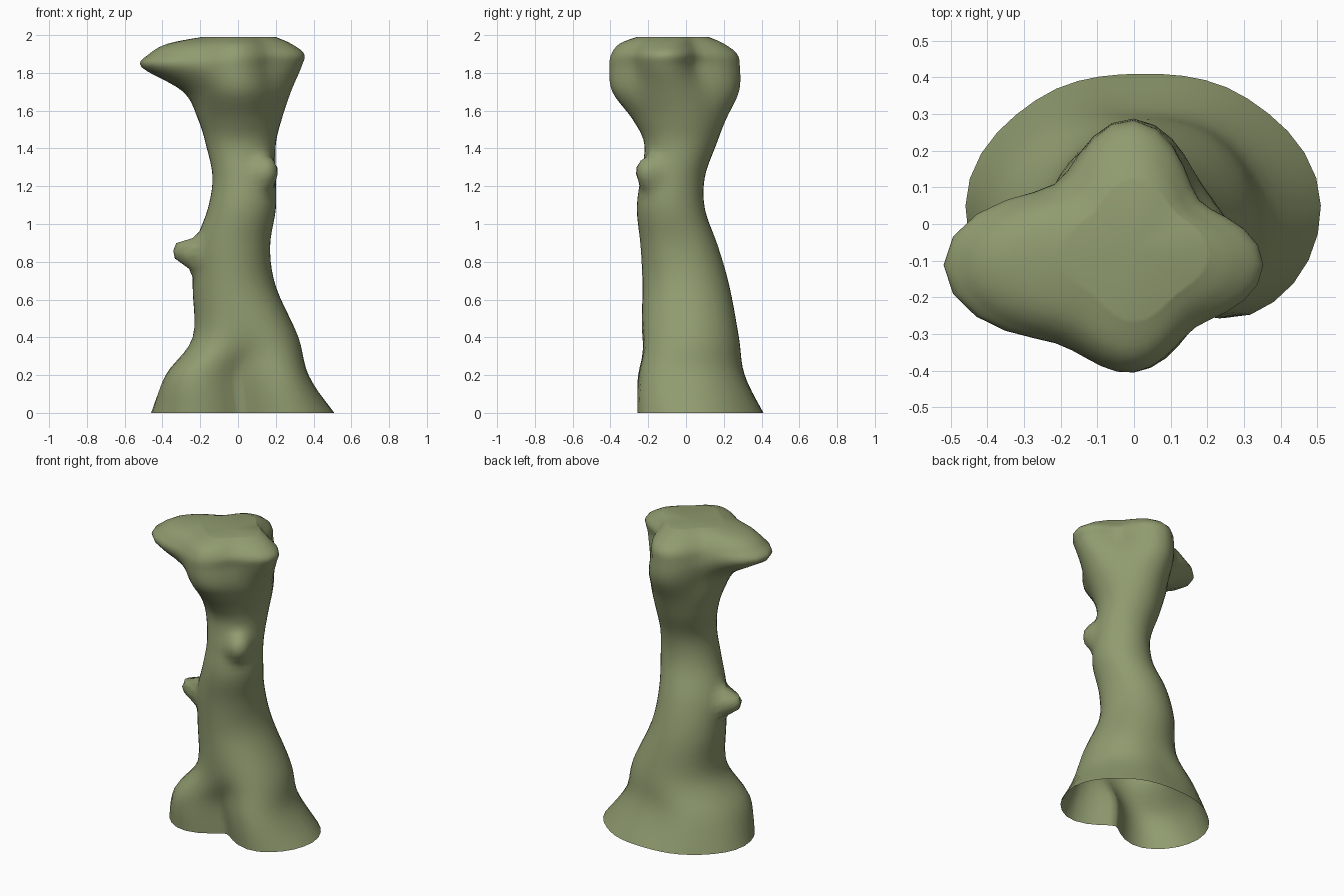
import bpy, bmesh, math
from mathutils import Vector

if "Cube" in bpy.data.objects:
    bpy.data.objects.remove(bpy.data.objects["Cube"])

SIDES, STEPS = 40, 5

# Trunk sections: z, centre x, centre y, radius right/back/left/front,
# and how much the back and front diagonals swell or pinch
rings = [
    (0.00, 0.02, 0.05, .49, .36, .48, .20, 0.97, 1.22),
    (0.20, 0.00, 0.04, .37, .27, .38, .21, 1.00, 1.33),
    (0.40, 0.04, 0.02, .28, .26, .28, .25, 1.00, 1.08),
    (0.67, -.02, 0.00, .22, .23, .22, .23, 1.00, 1.00),
    (0.88, -.01, -.04, .18, .21, .22, .20, 1.00, 1.00),
    (1.08, 0.02, -.08, .18, .18, .18, .18, 1.00, 1.00),
    (1.25, 0.03, -.08, .17, .18, .165, .16, 1.00, 1.00),
    (1.42, 0.02, -.04, .18, .20, .19, .18, 1.00, 1.00),
    (1.55, 0.01, -.04, .22, .25, .22, .24, 0.95, 0.95),
    (1.70, 0.00, -.08, .28, .36, .29, .31, 0.82, 0.85),
    (1.83, 0.00, -.11, .335, .395, .51, .295, 0.68, 0.75),
    (1.90, 0.00, -.11, .35, .38, .47, .285, 0.68, 0.75),
    (1.955, 0.00, -.10, .28, .30, .37, .25, 0.70, 0.76),
    (1.99, 0.00, -.08, .20, .20, .19, .18, 0.78, 0.82),
]


def spline(a, b, c, d, t):
    return b + 0.5 * t * (c - a + t * (2*a - 5*b + 4*c - d + t * (3*(b - c) + d - a)))


def section(u):
    """Blend the section table at fractional index u."""
    i = min(int(u), len(rings) - 2)
    rows = [rings[min(max(i + k, 0), len(rings) - 1)] for k in (-1, 0, 1, 2)]
    return [spline(*q, u - i) for q in zip(*rows)]


def ring_points(s):
    z, cx, cy, r, b, l, f, kb, kf = s
    ctrl = [r, (r+b)/2*kb, b, (b+l)/2*kb, l, (l+f)/2*kf, f, (f+r)/2*kf]
    pts = []
    for j in range(SIDES):
        v = 8 * j / SIDES
        i = int(v)
        rad = spline(*[ctrl[(i + k) % 8] for k in (-1, 0, 1, 2)], v - i)
        a = 2 * math.pi * j / SIDES
        pts.append(Vector((cx + rad * math.cos(a), cy + rad * math.sin(a), z)))
    return pts


# Knots grown out of the trunk: centre, push, spread
knots = [
    (Vector((-.23, -.07, 0.84)), Vector((-.11, -.01, .02)), .075),
    (Vector((0.15, -.20, 1.27)), Vector((.04, -.05, .02)), .08),
]

# Tree trunk, open underneath, with four short limb stubs at the top
bm = bmesh.new()
n = (len(rings) - 1) * STEPS
loops = []
for k in range(n + 1):
    loop = []
    for p in ring_points(section(k / STEPS)):
        off = Vector()
        for c, push, spread in knots:
            off += push * math.exp(-((p - c).length / spread) ** 4)
        loop.append(bm.verts.new(p + off))
    loops.append(loop)
for lo, hi in zip(loops, loops[1:]):
    for j in range(SIDES):
        m = (j + 1) % SIDES
        bm.faces.new((lo[j], lo[m], hi[m], hi[j]))
# Slightly dipped crown
tip = bm.verts.new((0, -.07, 1.972))
for j in range(SIDES):
    bm.faces.new((loops[-1][j], loops[-1][(j + 1) % SIDES], tip))
for face in bm.faces:
    face.smooth = True

mesh = bpy.data.meshes.new("tree_trunk")
bm.to_mesh(mesh)
bm.free()
trunk = bpy.data.objects.new("tree_trunk", mesh)
bpy.context.collection.objects.link(trunk)

bark = bpy.data.materials.new("moss green bark")
bark.diffuse_color = (0.28, 0.33, 0.16, 1)
bark.use_nodes = True
bark.node_tree.nodes["Principled BSDF"].inputs["Base Color"].default_value = bark.diffuse_color
mesh.materials.append(bark)
